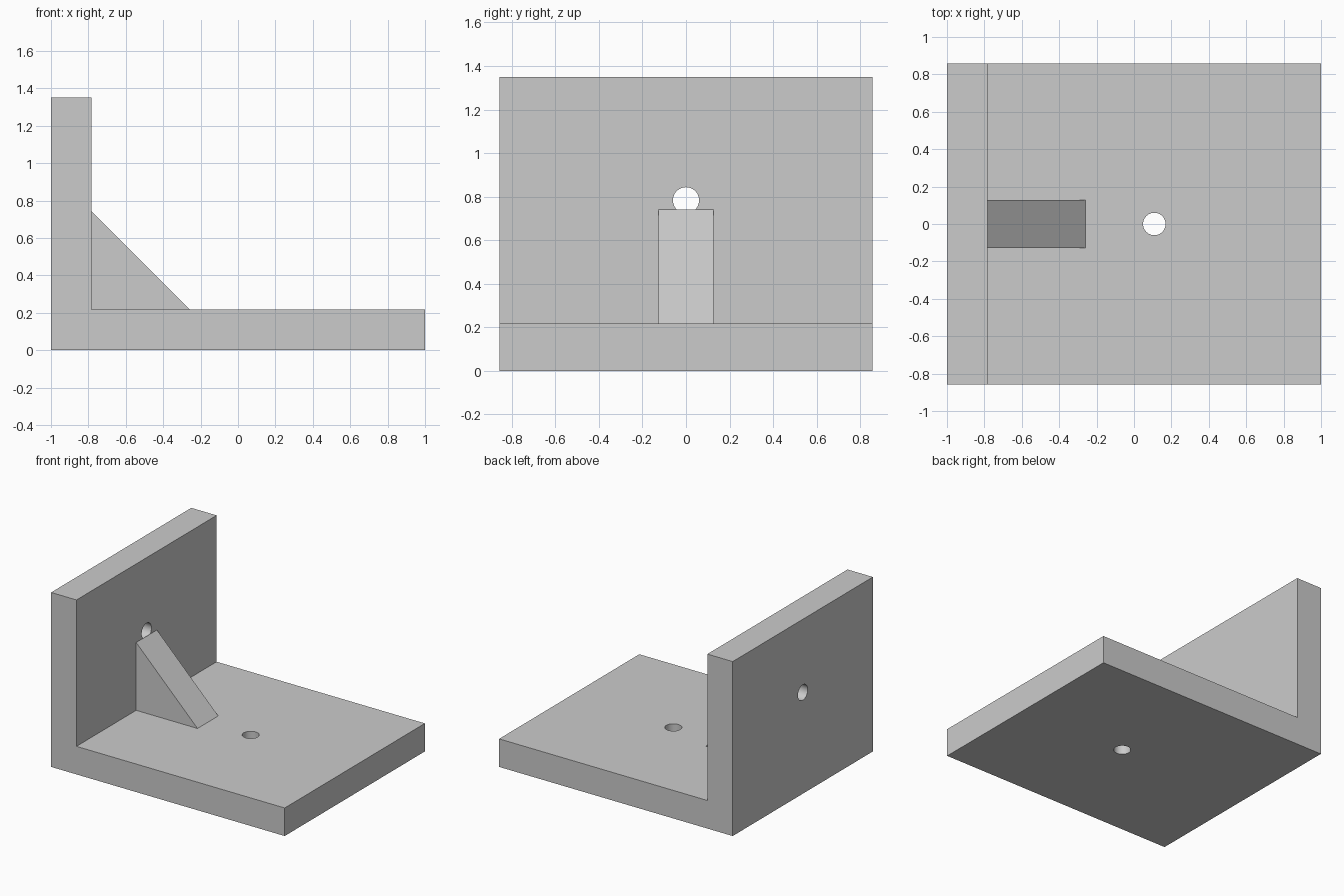
import bpy, bmesh, math
from mathutils import Vector

if "Cube" in bpy.data.objects:
    bpy.data.objects.remove(bpy.data.objects["Cube"], do_unlink=True)

GREY = (0.6, 0.6, 0.6, 1)
grey = bpy.data.materials.new("plain grey")
grey.use_nodes = True
grey.diffuse_color = GREY
grey.node_tree.nodes["Principled BSDF"].inputs["Base Color"].default_value = GREY

T = 0.217                 # plate thickness
HALF_DEPTH = 0.857
HEIGHT = 1.35
INNER = -1 + T            # inner face of the wall
RIB = 0.525               # rib leg length
HOLE_R = 0.06


def extrude_profile(name, points, half_depth):
    """Extrude an x-z outline symmetrically along y."""
    bm = bmesh.new()
    face = bm.faces.new([bm.verts.new((x, -half_depth, z)) for x, z in points])
    new = bmesh.ops.extrude_face_region(bm, geom=[face])["geom"]
    verts = [v for v in new if isinstance(v, bmesh.types.BMVert)]
    bmesh.ops.translate(bm, verts=verts, vec=Vector((0, 2 * half_depth, 0)))
    bmesh.ops.recalc_face_normals(bm, faces=bm.faces)
    mesh = bpy.data.meshes.new(name)
    bm.to_mesh(mesh)
    bm.free()
    mesh.materials.append(grey)
    obj = bpy.data.objects.new(name, mesh)
    bpy.context.collection.objects.link(obj)
    return obj


def drill(target, name, location, rotation):
    """Cut a round through hole."""
    bpy.ops.mesh.primitive_cylinder_add(vertices=48, radius=HOLE_R, depth=2 * T,
                                        location=location, rotation=rotation)
    cutter = bpy.context.object
    cutter.name = name
    cutter.data.materials.append(grey)
    mod = target.modifiers.new(name, "BOOLEAN")
    mod.operation = "DIFFERENCE"
    mod.solver = "EXACT"
    mod.object = cutter
    bpy.context.view_layer.objects.active = target
    bpy.ops.object.modifier_apply(modifier=mod.name)
    bpy.data.objects.remove(cutter, do_unlink=True)


# L-shaped body: base plate and upright wall
bracket = extrude_profile("angle_bracket", [
    (-1, 0), (1, 0), (1, T), (INNER, T), (INNER, HEIGHT), (-1, HEIGHT)], HALF_DEPTH)

# One bolt hole centred in each inner face
drill(bracket, "base_hole", ((1 + INNER) / 2, 0, T / 2), (0, 0, 0))
drill(bracket, "wall_hole", (-1 + T / 2, 0, (T + HEIGHT) / 2), (0, math.pi / 2, 0))

# Triangular stiffening rib in the corner
extrude_profile("corner_rib", [
    (INNER, T), (INNER + RIB, T), (INNER, T + RIB)], 0.127)

# Smooth hole walls, crisp edges elsewhere
bpy.ops.object.select_all(action="DESELECT")
bracket.select_set(True)
bpy.context.view_layer.objects.active = bracket
bpy.ops.object.shade_smooth_by_angle(angle=math.radians(30))
